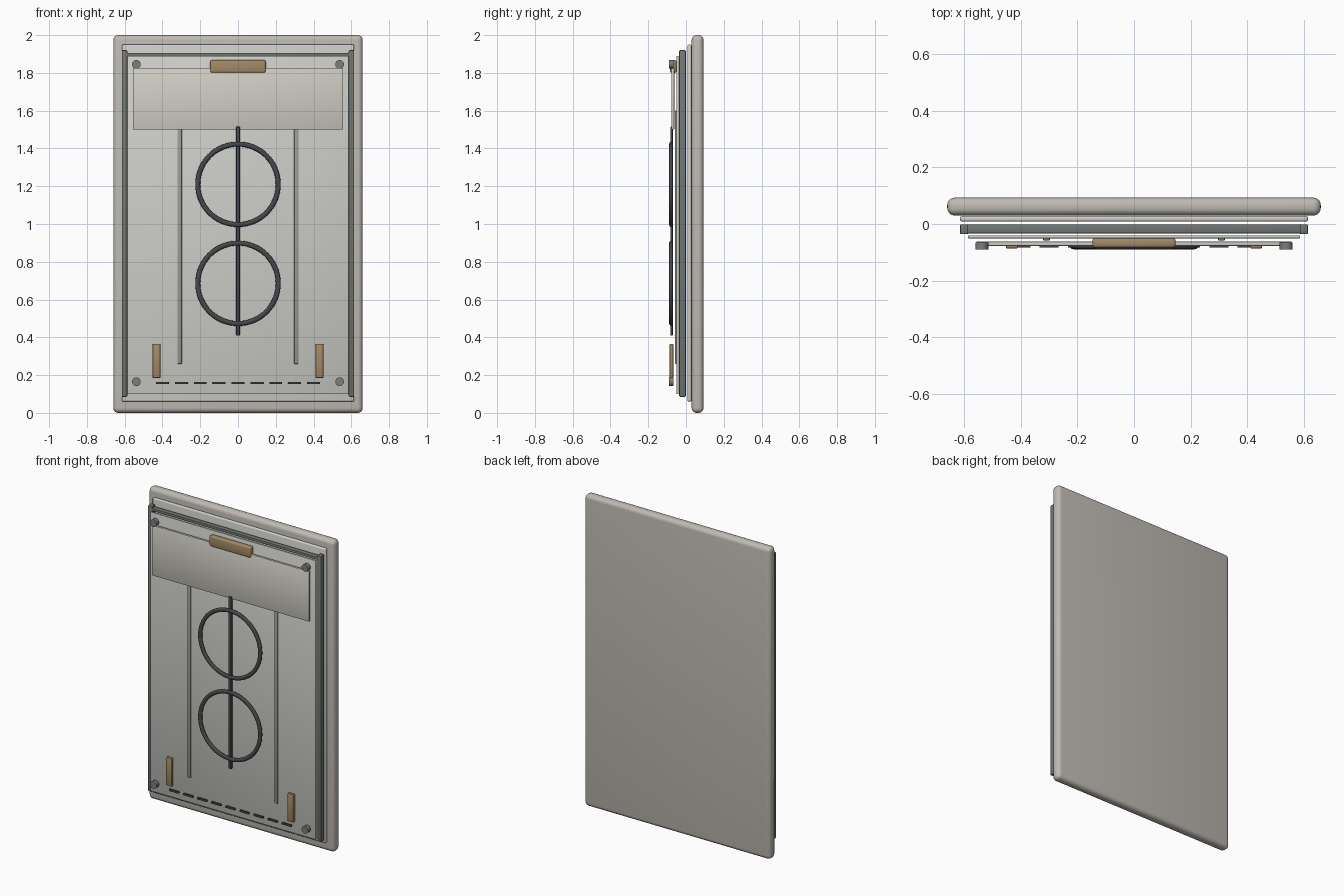
import bpy, math

if "Cube" in bpy.data.objects:
    bpy.data.objects.remove(bpy.data.objects["Cube"])

def material(name, rgb):
    m = bpy.data.materials.new(name)
    m.diffuse_color = (*rgb, 1)
    m.use_nodes = True
    m.node_tree.nodes["Principled BSDF"].inputs["Base Color"].default_value = m.diffuse_color
    return m

STONE = material("warm_stone", (0.52, 0.49, 0.45))
PALE = material("pale_sheet", (0.62, 0.62, 0.59))
HEAD = material("header_sheet", (0.64, 0.62, 0.56))
STEEL = material("dark_steel", (0.17, 0.18, 0.17))
BOLT = material("bolt_grey", (0.20, 0.21, 0.20))
IRON = material("black_iron", (0.06, 0.065, 0.07))
RAIL = material("rail_grey", (0.32, 0.32, 0.30))
BRASS = material("brass", (0.36, 0.25, 0.13))

def finish(o, name, mat):
    o.name = name
    o.data.materials.append(mat)
    bpy.ops.object.shade_smooth_by_angle(angle=math.radians(35))
    return o

def box(name, x, y, z, mat, bevel=0.003, segments=2):
    """Bevelled box from (min, max) ranges."""
    bpy.ops.mesh.primitive_cube_add(
        size=1, location=[(r[0] + r[1]) / 2 for r in (x, y, z)])
    o = bpy.context.object
    o.scale = [r[1] - r[0] for r in (x, y, z)]
    bpy.ops.object.transform_apply(location=False, rotation=False, scale=True)
    b = o.modifiers.new("bevel", 'BEVEL')
    b.width, b.segments = bevel, segments
    bpy.ops.object.modifier_apply(modifier="bevel")
    return finish(o, name, mat)

# Layered slabs
box("back_slab", (-0.66, 0.66), (0.03, 0.093), (0, 2), STONE, 0.026, 5)
box("inner_plate", (-0.615, 0.615), (0.008, 0.029), (0.06, 1.95), PALE, 0.008, 3)
box("front_panel", (-0.587, 0.587), (-0.051, -0.040), (0.10, 1.89), PALE)
box("header_panel", (-0.557, 0.557), (-0.077, -0.062), (1.50, 1.823), HEAD)

# Frame: top rail and two posts
box("frame_top", (-0.60, 0.60), (-0.033, -0.001), (1.888, 1.906), STEEL)
for side, s in (("left", -1), ("right", 1)):
    def span(a, b):
        return tuple(sorted((s * a, s * b)))
    box(f"frame_post_{side}", span(0.586, 0.615), (-0.036, -0.001), (0.085, 1.92), STEEL, 0.005)
    box(f"slide_rail_{side}", span(0.297, 0.321), (-0.058, -0.049), (0.26, 1.60), RAIL)
    box(f"grip_{side}", span(0.410, 0.453), (-0.087, -0.067), (0.185, 0.366), BRASS, 0.006)
    # Corner bolts
    for level, z in (("lower", 0.165), ("upper", 1.845)):
        bpy.ops.mesh.primitive_cylinder_add(
            vertices=24, radius=0.023, depth=0.025,
            location=(s * 0.538, -0.078, z), rotation=(math.pi / 2, 0, 0))
        finish(bpy.context.object, f"bolt_{level}_{side}", BOLT)

# Top handle
box("top_handle", (-0.147, 0.147), (-0.084, -0.050), (1.80, 1.868), BRASS, 0.01, 3)

# Central rod and two rings
box("centre_rod", (-0.01, 0.01), (-0.083, -0.070), (0.41, 1.515), IRON)
for level, z in (("lower", 0.686), ("upper", 1.21)):
    bpy.ops.mesh.primitive_torus_add(
        major_radius=0.213, minor_radius=0.013, major_segments=64, minor_segments=12,
        location=(0, -0.079, z), rotation=(math.pi / 2, 0, 0))
    o = bpy.context.object
    o.scale.z = 0.8
    finish(o, f"ring_{level}", IRON)

# Dashed line along the bottom
for i in range(9):
    x = -0.4 + i * 0.1
    box(f"dash_{i + 1}", (x - 0.034, x + 0.034), (-0.083, -0.071), (0.152, 0.164), IRON, 0.002)
